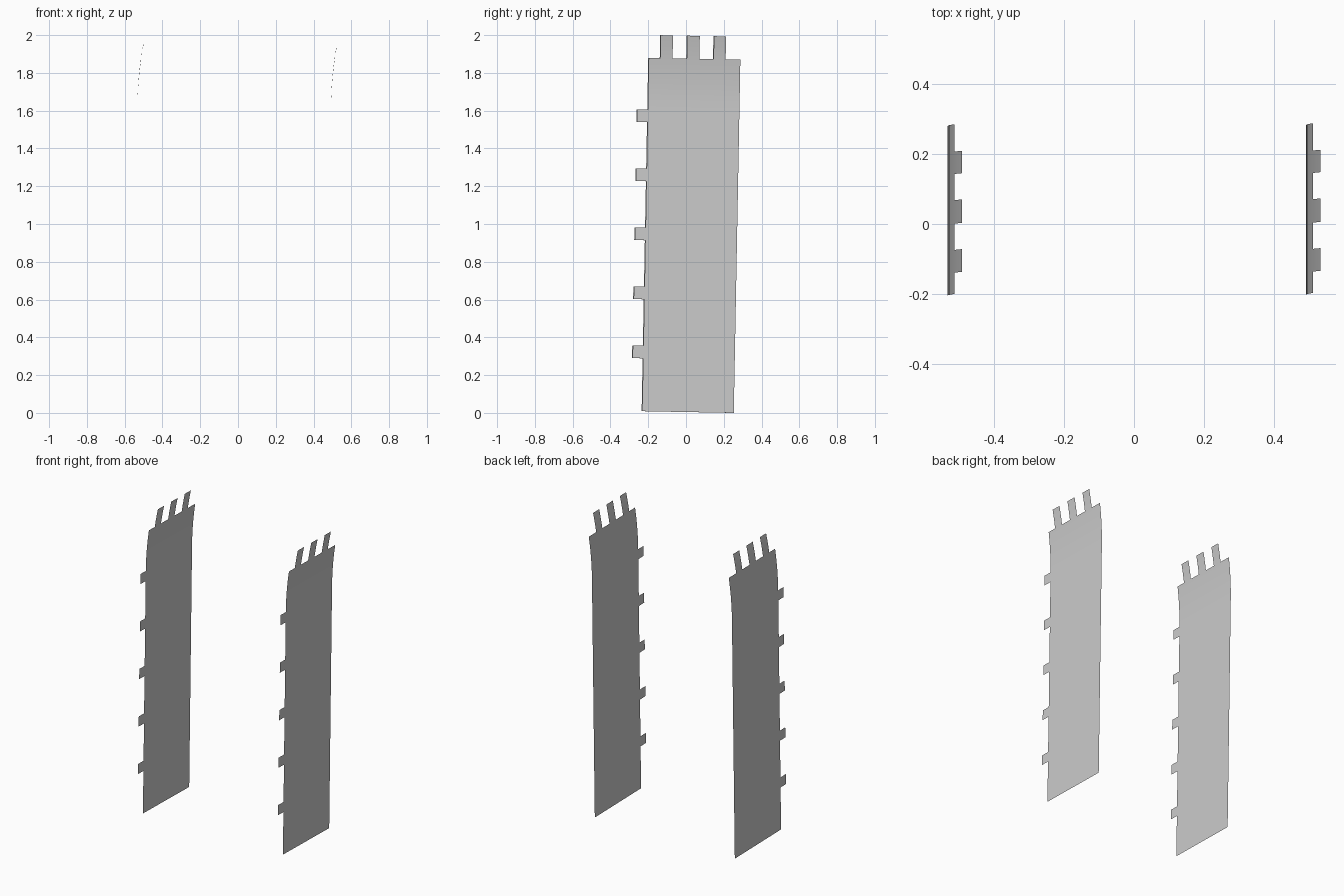
import bpy, bmesh, math
from mathutils import Matrix, Vector

if "Cube" in bpy.data.objects:
    bpy.data.objects.remove(bpy.data.objects["Cube"])

WIDTH, HEIGHT, TAB_TOP, TAB_SIDE = 0.485, 1.87, 1.992, 0.056
BEND_START = 1.595
TOP_TABS = [(0.061, 0.126), (0.201, 0.268), (0.343, 0.407)]
SIDE_TABS = [(0.28 + 0.3125 * i, 0.347 + 0.3125 * i) for i in range(5)]


def bend(v):
    # The upper end curls gently toward +x
    return 0.041 * (max(0, v - BEND_START) / (TAB_TOP - BEND_START)) ** 2


def panel(name, x, y):
    # Grid lines pass through every tab edge; only cells in the outline are kept
    us = sorted([-TAB_SIDE, 0, WIDTH] + [e for t in TOP_TABS for e in t])
    vs = sorted([0, HEIGHT, TAB_TOP] + [e for t in SIDE_TABS for e in t]
                + [1.65, 1.70, 1.75, 1.80, 1.835, 1.91, 1.95])

    def inside(u, v):
        if u < 0:
            return any(a < v < b for a, b in SIDE_TABS)
        return v < HEIGHT or any(a < u < b for a, b in TOP_TABS)

    bm = bmesh.new()
    grid = [[bm.verts.new((bend(v), u, v)) for v in vs] for u in us]
    for i in range(len(us) - 1):
        for j in range(len(vs) - 1):
            if inside((us[i] + us[i + 1]) / 2, (vs[j] + vs[j + 1]) / 2):
                f = bm.faces.new((grid[i][j], grid[i + 1][j],
                                  grid[i + 1][j + 1], grid[i][j + 1]))
                f.smooth = True
    loose = [v for v in bm.verts if not v.link_faces]
    bmesh.ops.delete(bm, geom=loose, context='VERTS')
    # Slight lean toward the back
    lean = Matrix.Rotation(math.radians(-1.07), 4, 'X')
    bmesh.ops.transform(bm, matrix=Matrix.Translation((x, y, 0.009)) @ lean,
                        verts=bm.verts)
    mesh = bpy.data.meshes.new(name)
    bm.to_mesh(mesh)
    bm.free()
    bpy.context.collection.objects.link(bpy.data.objects.new(name, mesh))


# Two matching thin tabbed strips
panel("left_tabbed_strip", -0.533, -0.235)
panel("right_tabbed_strip", 0.492, -0.232)
